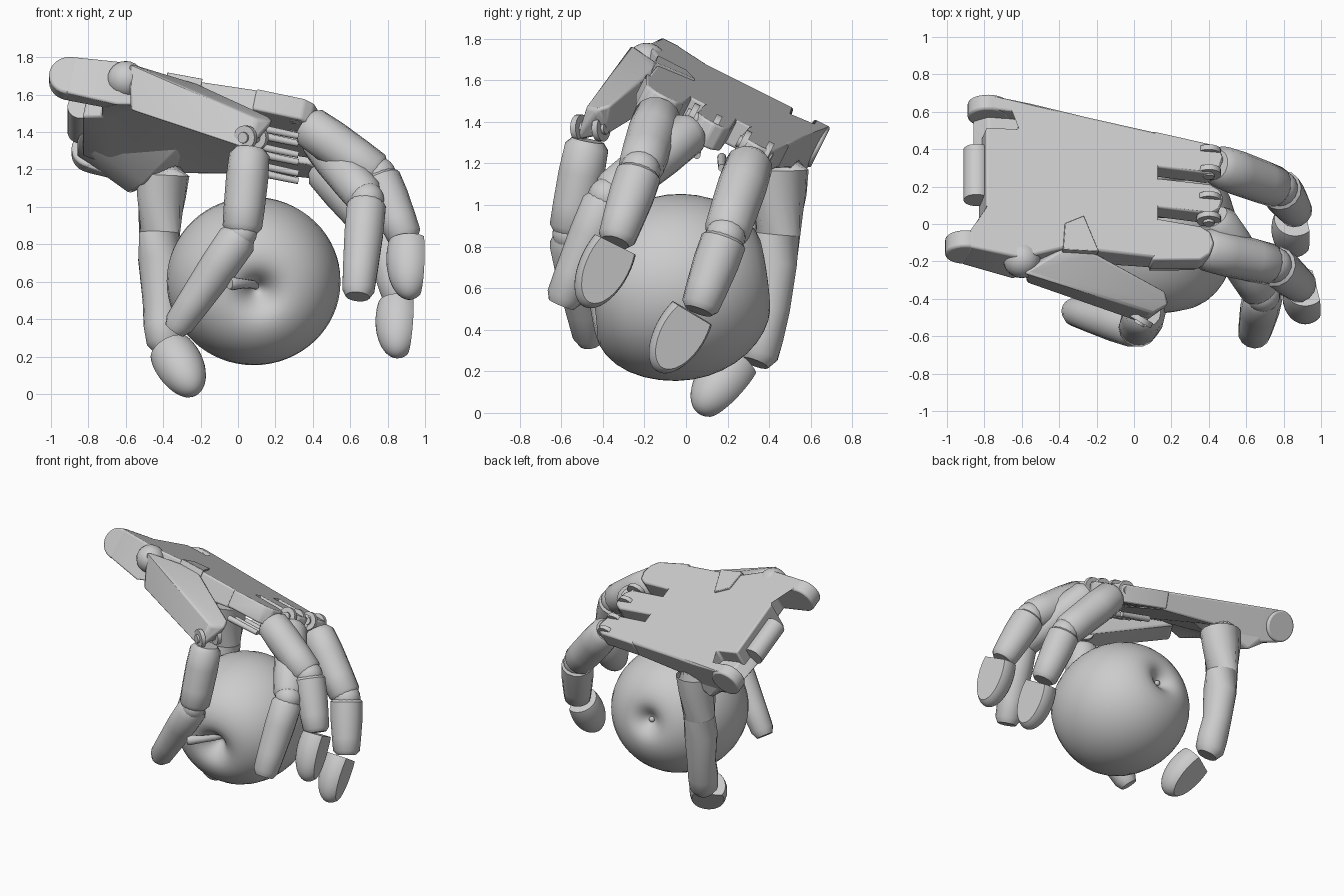
import bpy, bmesh, math
from mathutils import Vector, Matrix

cube = bpy.data.objects.get("Cube")
if cube:
    bpy.data.objects.remove(cube, do_unlink=True)

grey = bpy.data.materials.new("light_grey")
grey.use_nodes = True
grey.diffuse_color = (0.6, 0.6, 0.6, 1)
grey.node_tree.nodes["Principled BSDF"].inputs["Base Color"].default_value = (0.6, 0.6, 0.6, 1)


def finish(name, bm, angle=40, bevel=0, subsurf=0):
    bmesh.ops.recalc_face_normals(bm, faces=bm.faces)
    me = bpy.data.meshes.new(name)
    bm.to_mesh(me)
    bm.free()
    me.materials.append(grey)
    ob = bpy.data.objects.new(name, me)
    bpy.context.collection.objects.link(ob)
    if bevel:
        m = ob.modifiers.new("Bevel", 'BEVEL')
        m.width, m.segments = bevel, 2
    if subsurf:
        m = ob.modifiers.new("Subdivision", 'SUBSURF')
        m.levels = m.render_levels = subsurf
    bpy.ops.object.select_all(action='DESELECT')
    ob.select_set(True)
    bpy.context.view_layer.objects.active = ob
    bpy.ops.object.shade_smooth_by_angle(angle=math.radians(angle))


def tube(name, pts, sides=14, bevel=0):
    """Capped tube through (position, radius) pairs."""
    bm = bmesh.new()
    rings = []
    for i, (p, r) in enumerate(pts):
        d = pts[min(i + 1, len(pts) - 1)][0] - pts[max(i - 1, 0)][0]
        q = d.to_track_quat('Z', 'Y')
        rings.append([bm.verts.new(p + q @ Vector((r * math.cos(a), r * math.sin(a), 0)))
                      for a in (k * math.tau / sides for k in range(sides))])
    for A, B in zip(rings, rings[1:]):
        for k in range(sides):
            j = (k + 1) % sides
            bm.faces.new((A[k], A[j], B[j], B[k]))
    bm.faces.new(rings[0])
    bm.faces.new(rings[-1])
    finish(name, bm, 40, bevel)


def bone(name, a, b, r1, r2):
    shape = [(0, .72), (.07, .98), (.35, 1.03), (.7, 1), (.93, .96), (1, .72)]
    tube(name, [(a.lerp(b, t), (r1 + (r2 - r1) * t) * s) for t, s in shape])


def ball(name, c, r):
    bm = bmesh.new()
    bmesh.ops.create_uvsphere(bm, u_segments=18, v_segments=12, radius=r,
                              matrix=Matrix.Translation(c))
    finish(name, bm)


def pad(name, base, tip, r, outward):
    """Bullet-shaped fingertip, cut flat at the joint end and on the outer side."""
    base, tip, outward = Vector(base), Vector(tip), Vector(outward)
    axis = tip - base
    out = (outward - axis * outward.dot(axis) / axis.length_squared).normalized()
    bm = bmesh.new()
    bmesh.ops.create_uvsphere(bm, u_segments=32, v_segments=24, radius=1)
    q = axis.to_track_quat('Z', 'Y').to_matrix().to_4x4()
    start = base + axis * .3
    m = Matrix.Translation(start) @ q @ Matrix.Diagonal((r, r, axis.length * .7, 1))
    bmesh.ops.transform(bm, matrix=m, verts=bm.verts)
    for co, no in ((base, -axis), (start + out * r * .5, out)):
        g = bm.verts[:] + bm.edges[:] + bm.faces[:]
        cut = bmesh.ops.bisect_plane(bm, geom=g, plane_co=co, plane_no=no, clear_outer=True)
        edges = [e for e in cut["geom_cut"] if isinstance(e, bmesh.types.BMEdge)]
        bmesh.ops.holes_fill(bm, edges=edges)
    finish(name, bm, 35)


# Tilted plane of the back of the hand
normal = Vector((.21, .5, 1)).normalized()
across = Vector((0, .89, -.45)).normalized()


def on_palm(x, y, depth=0):
    return Vector((x, y, 1.56 - .21 * x - .5 * y)) - normal * depth


def plate(name, outline, depth_at):
    """Slab under the palm plane with a thickness that depends on x."""
    bm = bmesh.new()
    top = [bm.verts.new(on_palm(x, y)) for x, y in outline]
    low = [bm.verts.new(on_palm(x, y, depth_at(x))) for x, y in outline]
    bm.faces.new(top)
    bm.faces.new(low[::-1])
    for i in range(len(top)):
        j = (i + 1) % len(top)
        bm.faces.new((top[j], top[i], low[i], low[j]))
    bmesh.ops.triangulate(bm, faces=[f for f in bm.faces if len(f.verts) > 4])
    finish(name, bm, 35, bevel=.012)


def palm_depth(x):
    return .22 if x < -.65 else .26 if x < -.45 else .17 if x < .1 else .13


# Palm slab with wrist slots, then the three finger lobes
plate("palm", [(-.88, -.03), (-.88, -.12), (-.6, -.18), (-.35, -.12), (-.2, -.14), (.13, -.18),
               (.13, .49), (-.25, .575), (-.5, .635), (-.77, .69), (-.77, .62), (-.59, .6),
               (-.62, .51), (-.79, .52), (-.79, .1), (-.69, .06), (-.69, -.04)], palm_depth)
lobes = {"index_lobe": (-.19, .035, -.19, -.01, .43), "middle_lobe": (.095, .25, .055, .215, .48),
         "outer_lobe": (.31, .5, .27, .43, .48)}
for name, (y0, y1, y2, y3, end) in lobes.items():
    h = (y3 - y2) * .25
    plate(name, [(.1, y0), (end - .07, y2), (end - .02, y2 + h * .7), (end, y2 + 2 * h),
                 (end - .02, y3 - h * .7), (end - .07, y3), (.1, y1)], lambda x: .125)

# Rounded wrist lugs and the axle between them
for name, x, y0, y1 in (("front_wrist_lug", -.88, -.12, -.03), ("rear_wrist_lug", -.76, .615, .695)):
    a, b = on_palm(x, y0, .11), on_palm(x, y1, .11)
    tube(name, [(a, .11), (b, .11)], 28, bevel=.012)
tube("wrist_axle", [(on_palm(-.82, .18, .12), .07), (on_palm(-.82, .45, .12), .07)], 20)


def hull(name, points, bevel):
    bm = bmesh.new()
    for p in points:
        bm.verts.new(p)
    bmesh.ops.convex_hull(bm, input=bm.verts)
    bmesh.ops.dissolve_limit(bm, angle_limit=math.radians(7), verts=bm.verts, edges=bm.edges)
    finish(name, bm, 30, bevel)


# Bracket carrying the front thumb, and its tab on the palm
hull("front_thumb_bracket",
     [(-.59, -.26, 1.77), (-.58, -.31, 1.52), (-.33, -.1, 1.66), (-.2, -.16, 1.65),
      (.17, -.36, 1.48), (.19, -.43, 1.46), (.1, -.48, 1.47), (.05, -.53, 1.31),
      (.1, -.38, 1.34), (-.45, -.12, 1.5)], .015)
tab = [(-.37, 0), (-.27, .04), (-.19, -.15), (-.38, -.14)]
hull("bracket_tab", [on_palm(x, y, d) for x, y in tab for d in (-.012, .05)], .004)
ball("bracket_hinge", Vector((-.6, -.19, 1.68)), .1)

# Rear thumb mount under the palm
hull("rear_thumb_mount",
     [on_palm(x, y, .1) for x, y in ((-.76, .66), (-.22, .55), (-.76, .15), (-.22, .25))] +
     [(-.86, .56, 1.27), (-.86, .3, 1.36), (-.58, .53, 1.07), (-.5, .35, 1.12),
      (-.29, .48, 1.22), (-.25, .3, 1.32)], .02)

# Fingers: base joint, middle joint, end, radii
fingers = {
    "index_finger": ((.31, -.12, 1.48), (.75, -.22, 1.17), (.9, -.34, .82), .115, .105),
    "middle_finger": ((.4, .08, 1.4), (.69, -.38, 1.04), (.64, -.6, .52), .11, .1),
    "outer_finger": ((.4, .33, 1.27), (.78, .19, .85), (.87, .06, .49), .115, .105),
    "front_thumb": ((.07, -.46, 1.37), (.02, -.56, .86), (-.34, -.46, .34), .11, .09),
}
for name, (a, b, c, r1, r2) in fingers.items():
    a, b, c = Vector(a), Vector(b), Vector(c)
    d = (b - a).normalized()
    bone(name + "_upper", a + d * .06, b, r1, r1)
    ball(name + "_joint", b, r2 * .92)
    bone(name + "_lower", b, c, r1, r2 * .9)
    # Hinge cheeks and pin
    pin = across if "finger" in name else Vector((.5, .85, 0)).normalized()
    for side in (-1, 1):
        tube(name + "_cheek", [(a + pin * side * .045, .065), (a + pin * side * .075, .065)], 20)
    tube(name + "_pin", [(a - pin * .09, .03), (a + pin * .09, .03)], 12)

# Rear thumb as one sculpted limb
rear = [(-.4, .45, 1.27, .12), (-.4, .45, 1.17, .14), (-.41, .45, 1.05, .13), (-.42, .44, .86, .11),
        (-.42, .42, .72, .115), (-.41, .4, .5, .1), (-.4, .365, .37, .105),
        (-.39, .345, .28, .1), (-.38, .33, .24, .07)]
tube("rear_thumb", [(Vector(p[:3]), p[3]) for p in rear], 16)

# Fingertip pads
pad("index_pad", (.915, -.34, .81), (.915, -.49, .51), .122, (1, .25, 0))
pad("outer_pad", (.86, .03, .48), (.85, -.14, .2), .122, (1, .25, 0))
pad("rear_thumb_pad", (-.36, .245, .235), (-.23, .06, .005), .13, (-.3, .5, -.6))

# Small linkage rods under the finger lobes
for y in (-.1, .1, .3):
    for k in (-.04, .04):
        tube("linkage_rod", [(on_palm(.12, y + k, .2), .022), (on_palm(.36, y + k, .2), .018)], 10)

# Fruit: turned profile of radius and height along its core
profile = [(.001, .31), (.03, .325), (.06, .365), (.11, .415), (.18, .44), (.29, .405), (.39, .31),
           (.455, .16), (.476, 0), (.45, -.15), (.385, -.28), (.28, -.38), (.18, -.42),
           (.11, -.415), (.06, -.38), (.03, -.355), (.001, -.35)]
bm = bmesh.new()
vs = [bm.verts.new((r, 0, h)) for r, h in profile]
es = [bm.edges.new(p) for p in zip(vs, vs[1:])]
bmesh.ops.spin(bm, geom=vs + es, cent=(0, 0, 0), axis=(0, 0, 1), angle=math.tau, steps=32)
bmesh.ops.remove_doubles(bm, verts=bm.verts, dist=.003)
core = Vector((.06, -.98, -.14)).normalized()
centre = Vector((.083, -.03, .605))
bmesh.ops.transform(bm, verts=bm.verts, matrix=Matrix.Translation(centre) @
                    core.to_track_quat('Z', 'Y').to_matrix().to_4x4() @
                    Matrix.Diagonal((1, .965, 1, 1)))
finish("fruit", bm, 180, subsurf=1)
ball("fruit_base_bud", centre - core * .355, .02)
stem = [((.1, -.3, .575), .02), ((.08, -.4, .585), .022), ((.03, -.48, .59), .025),
        ((-.03, -.54, .59), .036), ((-.045, -.55, .59), .03)]
tube("fruit_stem", [(Vector(p), r) for p, r in stem], 12)
